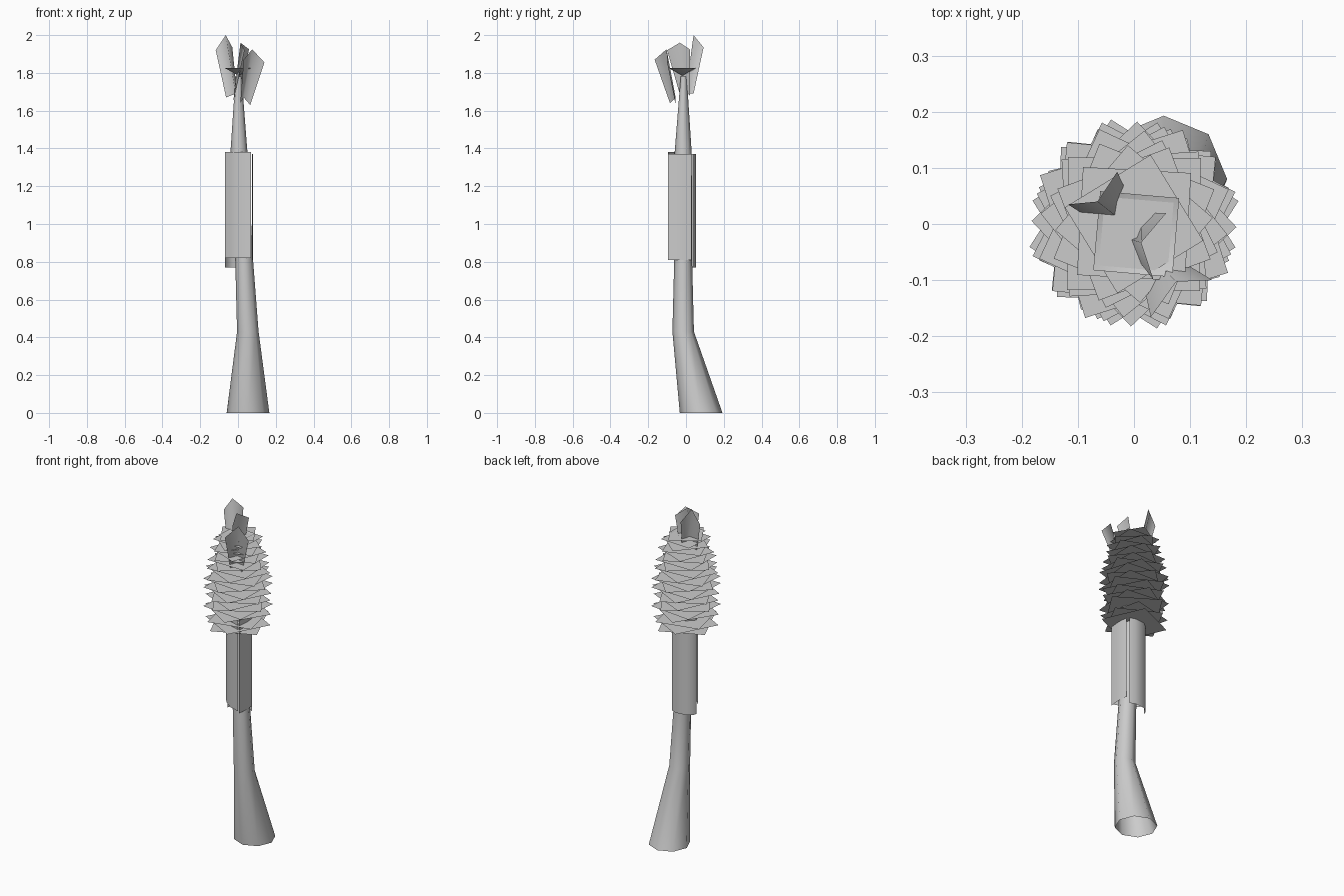
import bpy, math, random
from mathutils import Vector

if "Cube" in bpy.data.objects:
    bpy.data.objects.remove(bpy.data.objects["Cube"])

random.seed(4)


def make(name, verts, faces, smooth=True):
    me = bpy.data.meshes.new(name)
    me.from_pydata([tuple(v) for v in verts], [], faces)
    me.update()
    ob = bpy.data.objects.new(name, me)
    bpy.context.collection.objects.link(ob)
    for p in me.polygons:
        p.use_smooth = smooth
    return ob


# Trunk: open eight-sided tube along a leaning, tapering path (x, y, z, radius)
N = 8
path = [(0.053, 0.080, 0.0, 0.113), (0.052, -0.015, 0.43, 0.057),
        (0.032, -0.015, 0.82, 0.047), (0.005, -0.015, 1.38, 0.045),
        (0.003, -0.012, 1.78, 0.016)]
verts = [(x + r * math.cos(2 * math.pi * i / N), y + r * math.sin(2 * math.pi * i / N), z)
         for x, y, z, r in path for i in range(N)]
faces = [(k * N + i, k * N + (i + 1) % N, (k + 1) * N + (i + 1) % N, (k + 1) * N + i)
         for k in range(len(path) - 1) for i in range(N)]
make("trunk", verts, faces)


# Hanging sheath: three upright curved sheets around the upper trunk
def sheet(name, profile, z0, z1):
    n = len(profile)
    v = [(x, y, z) for z in (z0, z1) for x, y in profile]
    make(name, v, [(i, i + 1, n + i + 1, n + i) for i in range(n - 1)])


sheet("sheath_front", [(-0.07, -0.012), (-0.045, -0.04), (0.005, -0.075), (0.068, -0.095)], 0.82, 1.38)
sheet("sheath_right", [(0.074, -0.095), (0.079, -0.05), (0.08, -0.01), (0.074, 0.028)], 0.81, 1.37)
sheet("sheath_back", [(0.065, 0.04), (0.03, 0.052), (-0.03, 0.047), (-0.065, 0.018), (-0.07, 0.0)], 0.77, 1.37)

# Foliage: stack of flat square cards, each turned differently
heights = [1.29, 1.305, 1.33] + [1.375 + 0.0235 * i for i in range(20)]
verts, faces = [], []
for k, z in enumerate(heights):
    t = max(0.0, (z - 1.58) / 0.25)
    r = (0.188 - 0.058 * t) * random.uniform(0.95, 1.02)
    a = math.radians(-14 + k * 37 + random.uniform(-9, 9))
    faces.append(tuple(range(len(verts), len(verts) + 4)))
    verts += [(r * math.cos(a + j * math.pi / 2), r * math.sin(a + j * math.pi / 2), z)
              for j in range(4)]
make("foliage_cards", verts, faces, smooth=False)

# Crown cup: shallow inverted pyramid at the top of the stack
c = Vector((0.004, -0.018, 1.785))
rim = [c + Vector((0.1 * math.cos(a), 0.1 * math.sin(a), 0.042))
       for a in (math.radians(40 + 90 * j) for j in range(4))]
make("crown_cup", rim + [c], [(j, (j + 1) % 4, 4) for j in range(4)])


# Top leaves: folded along the midrib, two quads each
def leaf(name, tip, left, right, base_left, base_mid, base_right):
    make(name, [tip, left, right, base_left, base_mid, base_right],
         [(0, 1, 3, 4), (0, 4, 5, 2)])


leaf("leaf_left", (-0.065, 0.04, 2.0), (-0.118, 0.035, 1.92), (-0.03, 0.093, 1.935),
     (-0.063, 0.0, 1.67), (-0.012, -0.002, 1.69), (-0.005, 0.04, 1.69))
leaf("leaf_right", (0.075, -0.103, 1.925), (0.03, -0.166, 1.87), (0.14, -0.1, 1.855),
     (0.012, -0.085, 1.64), (0.03, -0.055, 1.67), (0.065, -0.055, 1.63))
leaf("leaf_centre", (0.013, -0.033, 1.96), (0.035, -0.1, 1.92), (0.058, 0.02, 1.925),
     (-0.025, -0.022, 1.65), (0.0, -0.018, 1.72), (0.012, 0.02, 1.68))
